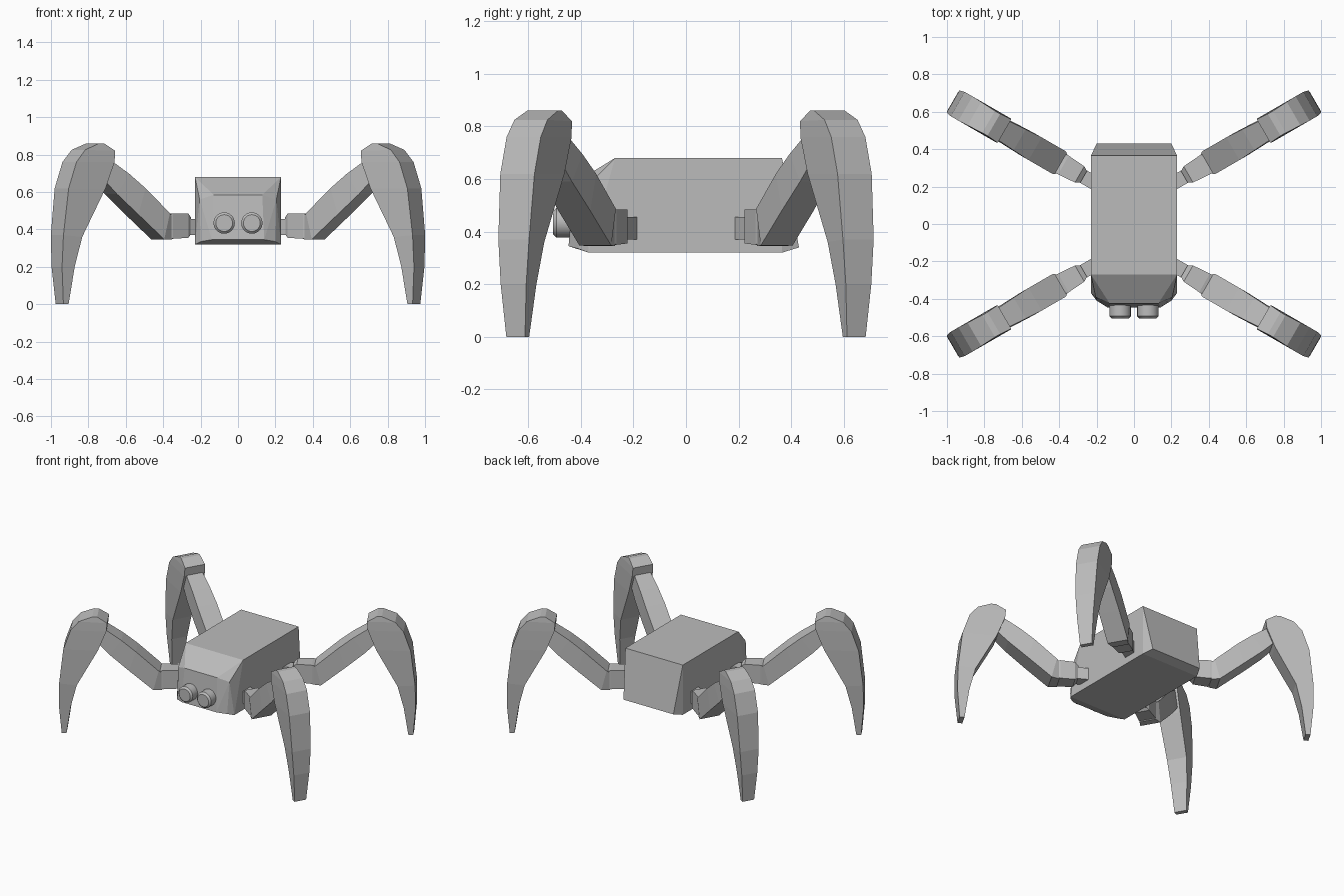
import bpy, bmesh, math
from mathutils import Vector, Matrix

if "Cube" in bpy.data.objects:
    bpy.data.objects.remove(bpy.data.objects["Cube"], do_unlink=True)

GREY = (0.5, 0.5, 0.5, 1.0)
grey = bpy.data.materials.new("plain_grey")
grey.use_nodes = True
grey.diffuse_color = GREY
grey.node_tree.nodes["Principled BSDF"].inputs["Base Color"].default_value = GREY


def finish(bm, name):
    bmesh.ops.recalc_face_normals(bm, faces=bm.faces)
    mesh = bpy.data.meshes.new(name)
    bm.to_mesh(mesh)
    bm.free()
    mesh.materials.append(grey)
    ob = bpy.data.objects.new(name, mesh)
    bpy.context.collection.objects.link(ob)
    return ob


def hull(name, half):
    """Convex block from points on one side, mirrored in x."""
    bm = bmesh.new()
    for x, y, z in half:
        bm.verts.new((x, y, z))
        bm.verts.new((-x, y, z))
    bmesh.ops.convex_hull(bm, input=bm.verts)
    bmesh.ops.dissolve_limit(bm, angle_limit=math.radians(2),
                             verts=bm.verts, edges=bm.edges)
    return finish(bm, name)


def loft(name, sections, matrix):
    """Skin rectangular sections: (reach, height) of two edges, plus a width."""
    bm = bmesh.new()
    rings = []
    for a, b, w in sections:
        corners = [(a, -w / 2), (a, w / 2), (b, w / 2), (b, -w / 2)]
        rings.append([bm.verts.new(matrix @ Vector((p[0], s, p[1])))
                      for p, s in corners])
    for r0, r1 in zip(rings, rings[1:]):
        for i in range(4):
            j = (i + 1) % 4
            bm.faces.new((r0[i], r0[j], r1[j], r1[i]))
    bm.faces.new(rings[0])
    bm.faces.new(rings[-1])
    return finish(bm, name)


# Body: block with a sloped brow, a drawn-in nose and a tapered rear
hull("body", [
    (0.23, -0.27, 0.68), (0.23, 0.365, 0.68),
    (0.205, -0.39, 0.56), (0.13, -0.425, 0.585),
    (0.14, -0.447, 0.345), (0.20, -0.41, 0.335), (0.23, -0.37, 0.32),
    (0.23, 0.365, 0.32), (0.20, 0.43, 0.34),
])

# Eyes: short cylinders with a chamfered front rim
for side, x in (("left", 0.074), ("right", -0.074)):
    bm = bmesh.new()
    bmesh.ops.create_cone(bm, cap_ends=True, segments=24, radius1=0.057,
                          radius2=0.057, depth=0.105)
    rim = [e for e in bm.edges if all(v.co.z > 0 for v in e.verts)]
    bmesh.ops.bevel(bm, geom=rim, offset=0.012, segments=1, affect='EDGES')
    bm.transform(Matrix.Translation((x, -0.4525, 0.434)) @ Matrix.Rotation(math.pi / 2, 4, 'X'))
    eye = finish(bm, side + "_eye")
    bpy.context.view_layer.objects.active = eye
    eye.select_set(True)
    bpy.ops.object.shade_smooth_by_angle(angle=math.radians(30))
    eye.select_set(False)

# Leg segments as sections along the leg direction
PIVOT = [
    ((-0.04, 0.37), (-0.04, 0.455), 0.075),
    ((0.09, 0.37), (0.09, 0.455), 0.075),
]
HIP = [
    ((0.045, 0.375), (0.045, 0.465), 0.07),
    ((0.07, 0.355), (0.07, 0.485), 0.10),
    ((0.17, 0.35), (0.17, 0.485), 0.115),
    ((0.23, 0.37), (0.23, 0.47), 0.10),
]
UPPER = [
    ((0.175, 0.345), (0.175, 0.47), 0.11),
    ((0.23, 0.347), (0.195, 0.487), 0.14),
    ((0.39, 0.48), (0.345, 0.62), 0.14),
    ((0.52, 0.59), (0.44, 0.695), 0.13),
    ((0.62, 0.69), (0.56, 0.775), 0.115),
]
LOWER = [
    ((0.836, 0.0), (0.804, 0.0), 0.082),
    ((0.853, 0.20), (0.775, 0.20), 0.112),
    ((0.851, 0.37), (0.735, 0.36), 0.135),
    ((0.823, 0.62), (0.595, 0.62), 0.15),
    ((0.775, 0.76), (0.54, 0.76), 0.15),
    ((0.72, 0.825), (0.534, 0.82), 0.145),
    ((0.632, 0.86), (0.60, 0.86), 0.135),
]

# Four legs, mirrored left/right and front/back
for fb, sy in (("front", -1), ("back", 1)):
    for lr, sx in (("left", 1), ("right", -1)):
        m = (Matrix.Diagonal((sx, sy, 1, 1)) @ Matrix.Translation((0.23, 0.23, 0))
             @ Matrix.Rotation(math.radians(30), 4, 'Z'))
        for part, sections in (("pivot", PIVOT), ("hip", HIP),
                               ("upper_leg", UPPER), ("lower_leg", LOWER)):
            loft(f"{fb}_{lr}_{part}", sections, m)
